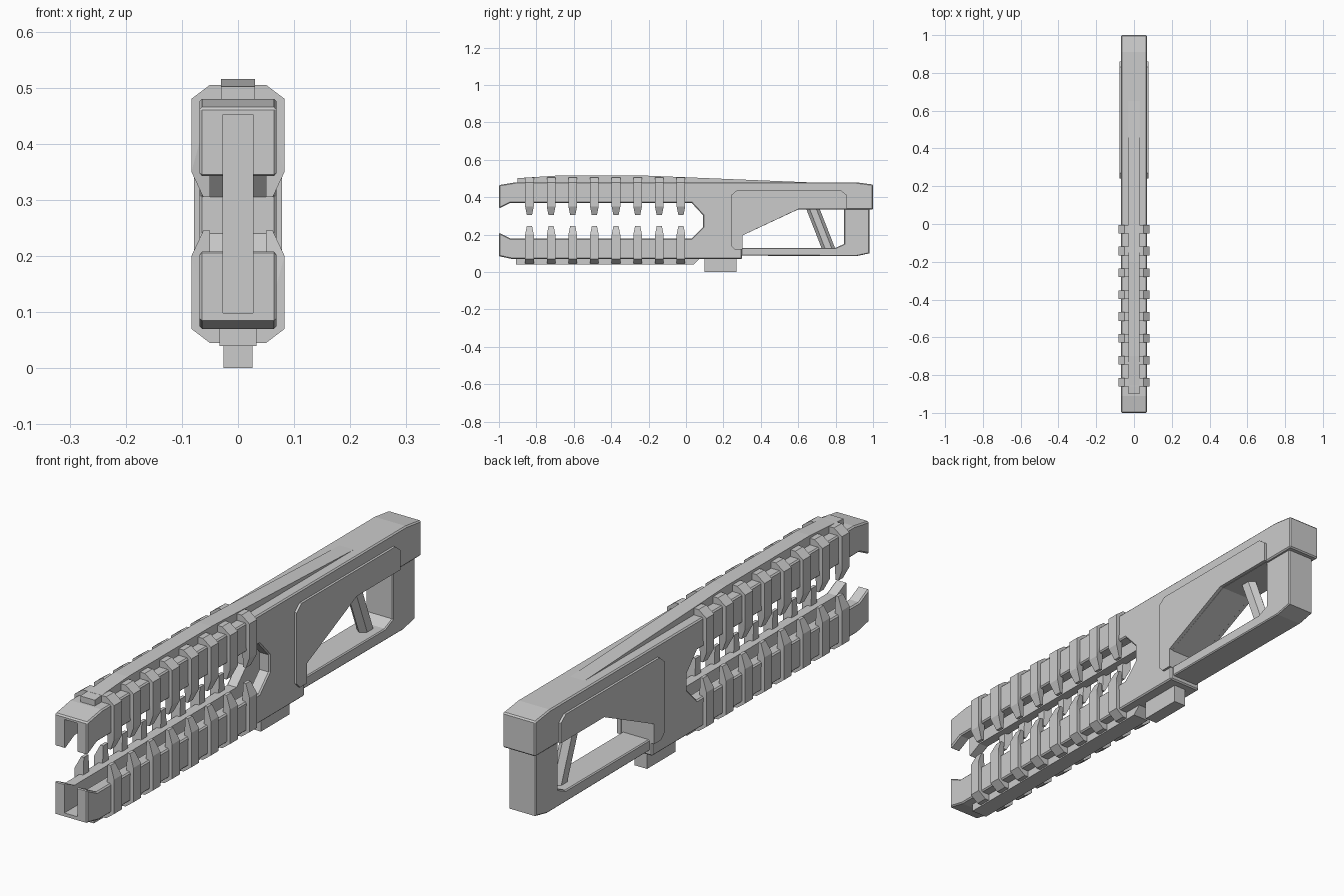
import bpy, bmesh

if "Cube" in bpy.data.objects:
    bpy.data.objects.remove(bpy.data.objects["Cube"])


def finish(name, bm):
    bmesh.ops.recalc_face_normals(bm, faces=bm.faces)
    mesh = bpy.data.meshes.new(name)
    bm.to_mesh(mesh)
    bm.free()
    obj = bpy.data.objects.new(name, mesh)
    bpy.context.collection.objects.link(obj)
    return obj


def extrude(name, pts, a, b):
    """Extrude a side (y, z) profile from x = a to x = b."""
    bm = bmesh.new()
    face = bm.faces.new([bm.verts.new((a, y, z)) for y, z in pts])
    ext = bmesh.ops.extrude_face_region(bm, geom=[face])["geom"]
    bmesh.ops.translate(bm, vec=(b - a, 0, 0),
                        verts=[v for v in ext if isinstance(v, bmesh.types.BMVert)])
    return finish(name, bm)


def rect(y0, y1, z0, z1):
    return [(y0, z0), (y1, z0), (y1, z1), (y0, z1)]


def bevel(obj, width):
    mod = obj.modifiers.new("edge_chamfer", "BEVEL")
    mod.width = width
    mod.segments = 1
    mod.limit_method = "ANGLE"
    mod.angle_limit = 1.4


# Main body: forked front and solid middle, reaching back along the top
body = extrude("main_body", [
    (-1, 0.465), (-0.91, 0.48), (0.91, 0.48), (1, 0.468), (1, 0.335),
    (0.6, 0.335), (0.3, 0.195), (0.3, 0.07), (-0.93, 0.07), (-1, 0.085),
    (-1, 0.21), (-0.94, 0.18), (0.03, 0.18), (0.09, 0.24), (0.09, 0.305),
    (0.03, 0.37), (-0.94, 0.37), (-1, 0.34)], -0.069, 0.069)
bevel(body, 0.005)

# Long channel cut into both forks
cutter = extrude("channel_cutter", rect(-1.1, 0.2, 0.098, 0.452), -0.027, 0.027)
cutter.hide_render = True
cutter.hide_viewport = True
cut = body.modifiers.new("channel", "BOOLEAN")
cut.object = cutter
cut.operation = "DIFFERENCE"
cut.solver = "EXACT"

# Rear lower bar with upright post
bar = extrude("rear_frame", [
    (0.28, 0.088), (0.91, 0.085), (0.98, 0.1), (0.98, 0.345), (0.845, 0.345),
    (0.845, 0.15), (0.8, 0.13), (0.28, 0.13)], -0.057, 0.057)
bevel(bar, 0.004)

# Raised side panels
panel = [(0.24, 0.14), (0.24, 0.41), (0.27, 0.435), (0.83, 0.435), (0.86, 0.412),
         (0.86, 0.336), (0.6, 0.336), (0.302, 0.196), (0.302, 0.12), (0.26, 0.12)]
for side, s in (("right", 1), ("left", -1)):
    extrude("side_panel_" + side, panel, s * 0.06, s * 0.078)

# Top rail, bottom rail and bottom block
extrude("top_rail", [(-0.9, 0.475), (-0.9, 0.502), (-0.7, 0.515), (-0.2, 0.515),
                     (0.65, 0.48), (0.65, 0.475)], -0.03, 0.03)
extrude("bottom_rail", [(-0.91, 0.075), (-0.91, 0.04), (0.04, 0.04), (0.075, 0.075)],
        -0.033, 0.033)
extrude("bottom_block", rect(0.1, 0.27, 0, 0.08), -0.026, 0.026)

# Slanted six-sided strut in the rear opening
bm = bmesh.new()
section = [(-0.022, 0.018), (0, 0.036), (0.022, 0.018),
           (0.022, -0.018), (0, -0.036), (-0.022, -0.018)]
low = [bm.verts.new((x, 0.762 + y, 0.125)) for x, y in section]
high = [bm.verts.new((x, 0.676 + y, 0.345)) for x, y in section]
bm.faces.new(low)
bm.faces.new(high)
for i in range(6):
    j = (i + 1) % 6
    bm.faces.new((low[i], low[j], high[j], high[i]))
finish("slanted_strut", bm)


# Ribs clamped around each fork, with tapered inner tips
def rib(name, y, flip):
    half = [(0.05, 0.505), (0.083, 0.48), (0.083, 0.35), (0.062, 0.305),
            (0.05, 0.305), (0.05, 0.47)]
    outline = half + [(-x, z) for x, z in reversed(half)]
    bm = bmesh.new()
    rings = []
    for s in (-1, 1):
        ring = []
        for x, z in outline:
            w = 0.014 if z < 0.31 else 0.023
            ring.append(bm.verts.new((x, y + s * w, 0.55 - z if flip else z)))
        rings.append(ring)
    n = len(outline)
    for i in range(n):
        j = (i + 1) % n
        bm.faces.new((rings[0][i], rings[0][j], rings[1][j], rings[1][i]))
    for ring in rings:
        bm.faces.new((ring[0], ring[5], ring[6], ring[11]))
        bm.faces.new((ring[0], ring[1], ring[2], ring[5]))
        bm.faces.new((ring[2], ring[3], ring[4], ring[5]))
        bm.faces.new((ring[11], ring[6], ring[9], ring[10]))
        bm.faces.new((ring[9], ring[6], ring[7], ring[8]))
    finish(name, bm)


for i in range(8):
    y = -0.837 + i * 0.1157
    rib(f"upper_rib_{i + 1}", y, False)
    rib(f"lower_rib_{i + 1}", y, True)
